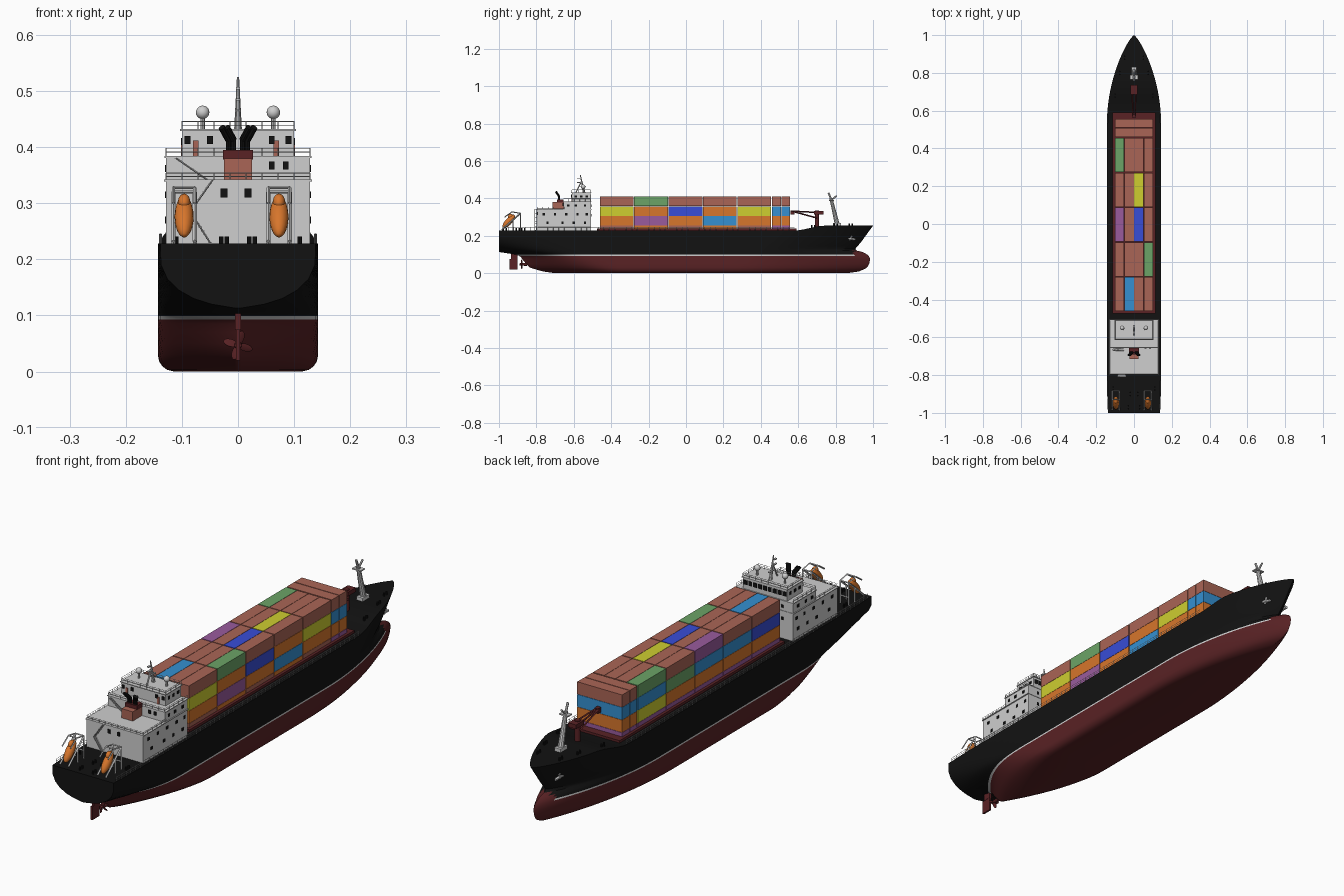
import bpy, bmesh, math
from mathutils import Matrix, Vector

if "Cube" in bpy.data.objects:
    bpy.data.objects.remove(bpy.data.objects["Cube"])

COLOURS = [("black", (.006, .006, .006)), ("hull_red", (.10, .016, .018)), ("white", (.62, .62, .62)),
           ("orange", (.68, .18, .025)), ("brown_red", (.40, .13, .092)), ("yellow", (.62, .62, .03)),
           ("blue", (.04, .075, .68)), ("light_blue", (.035, .28, .64)), ("green", (.15, .37, .135)),
           ("purple", (.32, .105, .34))]
MATS = []
for n, c in COLOURS:
    m = bpy.data.materials.new(n)
    m.diffuse_color = (*c, 1)
    m.use_nodes = True
    m.node_tree.nodes["Principled BSDF"].inputs["Base Color"].default_value = m.diffuse_color
    MATS.append(m)
BLACK, RED, WHITE, ORANGE, BROWN, YELLOW, BLUE, SKY, GREEN, PURPLE = range(10)


class Part:
    """One named object gathered from simple solids."""
    def __init__(self, name):
        self.name, self.bm = name, bmesh.new()

    def paint(self, verts, mat):
        for f in {f for v in verts for f in v.link_faces}:
            f.material_index = mat

    def box(self, x0, x1, y0, y1, z0, z1, mat):
        M = Matrix.Translation(((x0+x1)/2, (y0+y1)/2, (z0+z1)/2)) @ Matrix.Diagonal((x1-x0, y1-y0, z1-z0, 1))
        self.paint(bmesh.ops.create_cube(self.bm, size=1, matrix=M)["verts"], mat)

    def rod(self, a, b, r, mat, r2=None, n=6):
        a, b = Vector(a), Vector(b)
        M = Matrix.Translation((a+b)/2) @ (b-a).to_track_quat('Z', 'Y').to_matrix().to_4x4()
        self.paint(bmesh.ops.create_cone(self.bm, cap_ends=True, segments=n, radius1=r,
                   radius2=r if r2 is None else r2, depth=(b-a).length, matrix=M)["verts"], mat)

    def ball(self, M, mat, n=16):
        self.paint(bmesh.ops.create_uvsphere(self.bm, u_segments=n, v_segments=n//2+2, radius=1, matrix=M)["verts"], mat)

    def rail(self, pts, h, step=.03):
        for a, b in zip(pts, pts[1:]):
            a, b = Vector(a), Vector(b)
            for k in (.5, 1):
                up = Vector((0, 0, h*k))
                self.rod(a+up, b+up, .0008, WHITE, n=4)
            k = max(1, round((b-a).length/step))
            for i in range(k+1):
                p = a.lerp(b, i/k)
                self.rod(p, p+Vector((0, 0, h)), .001, WHITE, n=4)

    def done(self, angle=35):
        me = bpy.data.meshes.new(self.name)
        self.bm.to_mesh(me)
        self.bm.free()
        for m in MATS:
            me.materials.append(m)
        me.polygons.foreach_set("use_smooth", [True]*len(me.polygons))
        me.set_sharp_from_angle(angle=math.radians(angle))
        ob = bpy.data.objects.new(self.name, me)
        bpy.context.collection.objects.link(ob)


def interp(table, z):
    for (a, p), (b, q) in zip(table, table[1:]):
        if z <= b:
            return p + (q-p)*(z-a)/(b-a)
    return table[-1][1]


# Hull: waterlines between a stern profile and a stem profile with a bulb
AFT = [(0, -.70), (.01, -.77), (.03, -.835), (.06, -.865), (.09, -.885), (.1, -.91), (.113, -1), (.23, -1)]
FORE = [(0, .86), (.01, .93), (.03, .968), (.06, .985), (.085, .982), (.099, .97), (.113, .945), (.12, .915),
        (.13, .905), (.165, .935), (.228, 1.0)]
LEVELS = [0, .003, .009, .018, .03, .05, .07, .085, .093, .099, .106, .113, .12, .13, .145, .165, .19, .21, .228]
W, BILGE, DECK = .143, .03, .228


def rise(y):
    s = min(1, max(0, (y-.58)/.16))
    return .026*s*s*(3-2*s)


def breadth(y, z):
    w = W if z >= BILGE else W-BILGE+math.sqrt(BILGE**2-(BILGE-z)**2)
    k, ya, yf = z/DECK, interp(AFT, z), interp(FORE, z)
    ys, yt = .25+.3*k, -.35-.4*k
    if y > ys:
        u = min(1, (y-ys)/(yf-ys))
        return w*max(0, 1-u**(2-.2*k))**(.95-.15*k)
    if y < yt:
        v = min(1, (yt-y)/(yt-ya))
        end = .004 if z < .116 else .138*math.sqrt(max(.002, 1-(max(0, .2-z)/.085)**2))
        return end+(w-end)*(1-v**(1.5+1.5*min(1, z/.115)))
    return w


hull = Part("hull")
N = 64
grid = {}
for s in (-1, 1):
    for j, z in enumerate(LEVELS):
        ya, yf = interp(AFT, z), interp(FORE, z)
        for i in range(N+1):
            y = ya+(yf-ya)*(1-math.cos(math.pi*i/N))/2
            zz = z+rise(y)*min(1, max(0, (z-.165)/.063))
            grid[s, j, i] = hull.bm.verts.new((s*breadth(y, z), y, zz))
top = len(LEVELS)-1
for i in range(N):
    for s in (-1, 1):
        for j in range(top):
            hull.bm.faces.new([grid[s, j, i], grid[s, j, i+1], grid[s, j+1, i+1], grid[s, j+1, i]])
    for j in (0, top):
        hull.bm.faces.new([grid[-1, j, i], grid[1, j, i], grid[1, j, i+1], grid[-1, j, i+1]])
for j in range(top):
    hull.bm.faces.new([grid[-1, j, 0], grid[1, j, 0], grid[1, j+1, 0], grid[-1, j+1, 0]])
bmesh.ops.remove_doubles(hull.bm, verts=hull.bm.verts, dist=1e-5)
bmesh.ops.recalc_face_normals(hull.bm, faces=hull.bm.faces)
for f in hull.bm.faces:  # red bottom, white waterline, black topsides
    c = f.calc_center_median()
    f.material_index = RED if c.z < .093 or (c.z < .118 and c.y > .9) else WHITE if c.z < .099 else BLACK
hull.done(40)

# Propeller and rudder
prop = Part("propeller")
prop.rod((0, -.89, .047), (0, -.85, .047), .006, RED, .008, 12)
for i in range(4):
    R = Matrix.Rotation(i*math.pi/2+.3, 4, 'Y')
    M = Matrix.Translation((0, -.878, .047)) @ R @ Matrix.Translation((0, 0, .014)) @ Matrix.Rotation(.5, 4, 'Z')
    prop.ball(M @ Matrix.Diagonal((.008, .0015, .013, 1)), RED, 10)
prop.done()
rud = Part("rudder")
rud.box(-.004, .004, -.945, -.9, .02, .075, RED)
rud.box(-.005, .005, -.935, -.9, .075, .115, RED)
rud.done()

# Containers: five stacks of four columns and four layers, then transverse ones forward
coam = Part("hatch_coaming")
coam.box(-.113, .113, -.475, .59, .22, .238, RED)
coam.done()
PAINT = {}  # (stack, column, layer) -> colour, layer 3 is the top one
for i, (l, r) in enumerate([((PURPLE, ORANGE, BLUE, BROWN), (BROWN, ORANGE, YELLOW, BROWN)),
                            ((PURPLE, ORANGE, SKY, BROWN), (ORANGE, PURPLE, ORANGE, GREEN)),
                            ((PURPLE, ORANGE, SKY, PURPLE), (BROWN, ORANGE, BLUE, BROWN)),
                            ((PURPLE, ORANGE, GREEN, BROWN), (ORANGE, SKY, ORANGE, BROWN)),
                            ((PURPLE, YELLOW, SKY, GREEN), (BROWN, ORANGE, YELLOW, BROWN))]):
    for k in range(4):
        PAINT[i, 0, k], PAINT[i, 3, k] = l[k], r[k]
PAINT[0, 1, 3], PAINT[2, 2, 3], PAINT[3, 2, 3] = SKY, BLUE, YELLOW
box = Part("containers")
for k in range(4):
    z0 = .204+.0515*k
    z1 = z0+.0505
    for i in range(5):
        y0 = -.463+.184*i
        for c in range(4):
            x0 = -.102+.051*c
            box.box(x0+.0007, x0+.0503, y0+.002, y0+.182, z0, z1, PAINT.get((i, c, k), BROWN))
    for y0 in (.460, .510):
        box.box(-.1015, .1015, y0, y0+.047, z0, z1, (PURPLE, ORANGE, SKY, BROWN)[k])
box.done()

# Deckhouse
house = Part("deckhouse")
house.box(-.128, .128, -.795, -.508, .22, .34, WHITE)
house.box(-.128, .128, -.655, -.508, .34, .382, WHITE)
house.box(-.1, .1, -.61, -.51, .382, .43, WHITE)
house.box(-.132, .132, -.797, -.506, .339, .342, WHITE)
house.box(-.131, .131, -.657, -.506, .381, .384, WHITE)
house.box(-.103, .103, -.615, -.506, .429, .432, WHITE)
house.done()

win = Part("windows_and_doors")
for x, z in [(-.025, .318), (.018, .318)]:
    win.box(x-.006, x+.006, -.798, -.794, z-.008, z+.008, BLACK)
for x, y, z in [(.06, -.657, .367), (.085, -.657, .367), (-.09, -.612, .413), (-.05, -.612, .413), (.06, -.612, .413), (.09, -.612, .413)]:
    win.box(x-.005, x+.005, y-.002, y+.003, z-.007, z+.007, BLACK)
for x in (-.075, .068):
    win.box(x-.005, x+.005, -.613, -.608, .384, .412, BROWN)
for i in range(9):  # wheelhouse front
    x = -.088+.022*i
    win.box(x-.008, x+.008, -.512, -.508, .402, .42, BLACK)
for x in (-.08, -.04, 0, .04, .08):
    for z in (.31, .36):
        win.box(x-.005, x+.005, -.51, -.506, z-.006, z+.006, BLACK)
for s in (-1, 1):
    for z, w, ys in [(.41, .1, (-.59, -.56, -.53)), (.362, .128, (-.63, -.59, -.54)),
                     (.315, .128, (-.76, -.7, -.64, -.58, -.53)), (.27, .128, (-.74, -.66, -.6, -.54))]:
        for y in ys:
            win.box(s*w-.002, s*w+.002, y-.006, y+.006, z-.006, z+.006, BLACK)
win.done()

# Rails around decks
rails = Part("railings")
rails.rail([(-.128, -.65, .342), (-.128, -.795, .342), (.128, -.795, .342), (.128, -.65, .342)], .012)
rails.rail([(-.128, -.51, .384), (-.128, -.655, .384), (.128, -.655, .384), (.128, -.51, .384)], .014)
rails.rail([(-.1, -.51, .432), (-.1, -.61, .432), (.1, -.61, .432), (.1, -.51, .432), (-.1, -.51, .432)], .014)
for s in (-1, 1):
    ys = [-.98+.06*i for i in range(27)]
    rails.rail([(s*(breadth(y, DECK)-.003), y, DECK+rise(y)) for y in ys], .017)
rails.done()

# Stairs on the aft side of the house
stairs = Part("stairs")
for a, b in [((-.11, -.665, .38), (-.055, -.665, .342)), ((-.045, -.803, .342), (-.085, -.803, .285)),
             ((-.085, -.803, .285), (-.05, -.803, .23))]:
    for dy in (-.006, .004):
        stairs.rod((a[0], a[1]+dy, a[2]), (b[0], b[1]+dy, b[2]), .0016, WHITE, n=4)
    for i in range(9):
        p = Vector(a).lerp(Vector(b), i/8)
        stairs.box(p.x-.003, p.x+.003, p.y-.006, p.y+.004, p.z-.0007, p.z+.0007, WHITE)
stairs.done()

# Funnel with exhaust pipes
fun = Part("funnel")
fun.box(-.025, .025, -.715, -.655, .34, .38, BROWN)
fun.box(-.027, .027, -.69, -.655, .378, .395, RED)
for s in (-1, 1):
    for x in (.008, .017):
        fun.rod((s*x, -.68, .38), (s*x, -.68, .415), .005, BLACK, n=10)
        fun.rod((s*x, -.68, .413), (s*(x+.012), -.695, .435), .006, BLACK, n=10)
fun.done()

# Radar mast and domes
mast = Part("radar_mast_and_domes")
mast.rod((0, -.545, .43), (0, -.565, .525), .007, WHITE, .002, 8)
mast.rod((0, -.59, .43), (0, -.56, .49), .003, WHITE)
for y, z, w in [(-.555, .465, .02), (-.57, .485, .012), (-.575, .505, .007)]:
    mast.box(-.004, .004, y-w, y+w, z-.002, z+.002, WHITE)
for s in (-1, 1):
    mast.rod((s*.063, -.55, .43), (s*.063, -.55, .455), .004, WHITE, n=8)
    mast.ball(Matrix.Translation((s*.063, -.55, .462)) @ Matrix.Diagonal((.012, .012, .012, 1)), WHITE)
mast.done()

# Free-fall lifeboats on sloping cradles
for side, x in (("left", -.096), ("right", .073)):
    boat = Part("lifeboat_" + side)
    M = Matrix.Translation((x, -.948, .276)) @ Matrix.Rotation(math.radians(-42), 4, 'X')
    boat.ball(M @ Matrix.Diagonal((.017, .018, .047, 1)), ORANGE)
    boat.ball(M @ Matrix.Translation((0, -.01, .026)) @ Matrix.Diagonal((.011, .014, .016, 1)), ORANGE)
    boat.done(60)
    cr = Part("lifeboat_cradle_" + side)
    for s in (-1, 1):
        r = x+s*.019
        cr.rod((r, -.985, .232), (r, -.885, .32), .004, WHITE, n=4)
        for y, z in [(-.885, .32), (-.925, .285)]:
            cr.rod((r, y, .225), (r, y, z), .0035, WHITE, n=4)
        cr.rod((r, -.885, .32), (r, -.93, .328), .003, WHITE, n=4)
        cr.rod((r, -.93, .328), (r, -.97, .30), .003, WHITE, n=4)
    for y, z in [(-.885, .32), (-.93, .328), (-.885, .26)]:
        cr.rod((x-.019, y, z), (x+.019, y, z), .003, WHITE, n=4)
    cr.done()

# Foremast, stores crane, anchors and bollards
fm = Part("foremast")
fm.box(-.014, .014, .785, .83, .25, .268, WHITE)
fm.rod((0, .81, .255), (0, .775, .4), .013, WHITE, .008, 10)
fm.box(-.02, .02, .765, .79, .385, .39, WHITE)
fm.rod((0, .778, .39), (0, .762, .43), .005, WHITE)
fm.rod((0, .778, .39), (0, .805, .415), .004, WHITE)
fm.done()
cr = Part("stores_crane")
cr.rod((0, .7, .245), (0, .7, .335), .011, RED, n=12)
cr.box(-.018, .018, .685, .735, .315, .332, RED)
for s in (-1, 1):
    cr.rod((s*.01, .7, .295), (s*.005, .565, .332), .004, RED, n=4)
    cr.rod((s*.01, .7, .325), (s*.005, .565, .332), .004, RED, n=4)
cr.box(-.008, .008, .56, .58, .315, .336, RED)
cr.done()
an = Part("anchors_and_bollards")
for s in (-1, 1):
    b = s*breadth(.885, .185)
    an.rod((b, .887, .2), (b*.93, .875, .176), .005, WHITE)
    an.rod((b*1.03, .868, .186), (b*.92, .905, .18), .006, WHITE)
    for x, y in [(.11, -.87), (.03, -.97), (.02, -.9), (.05, .88), (.075, .8), (.1, .68)]:
        for d in (-.008, .008):
            an.rod((s*x, y+d, .22+rise(y)), (s*x, y+d, .241+rise(y)), .004, BLACK, n=8)
an.done()
